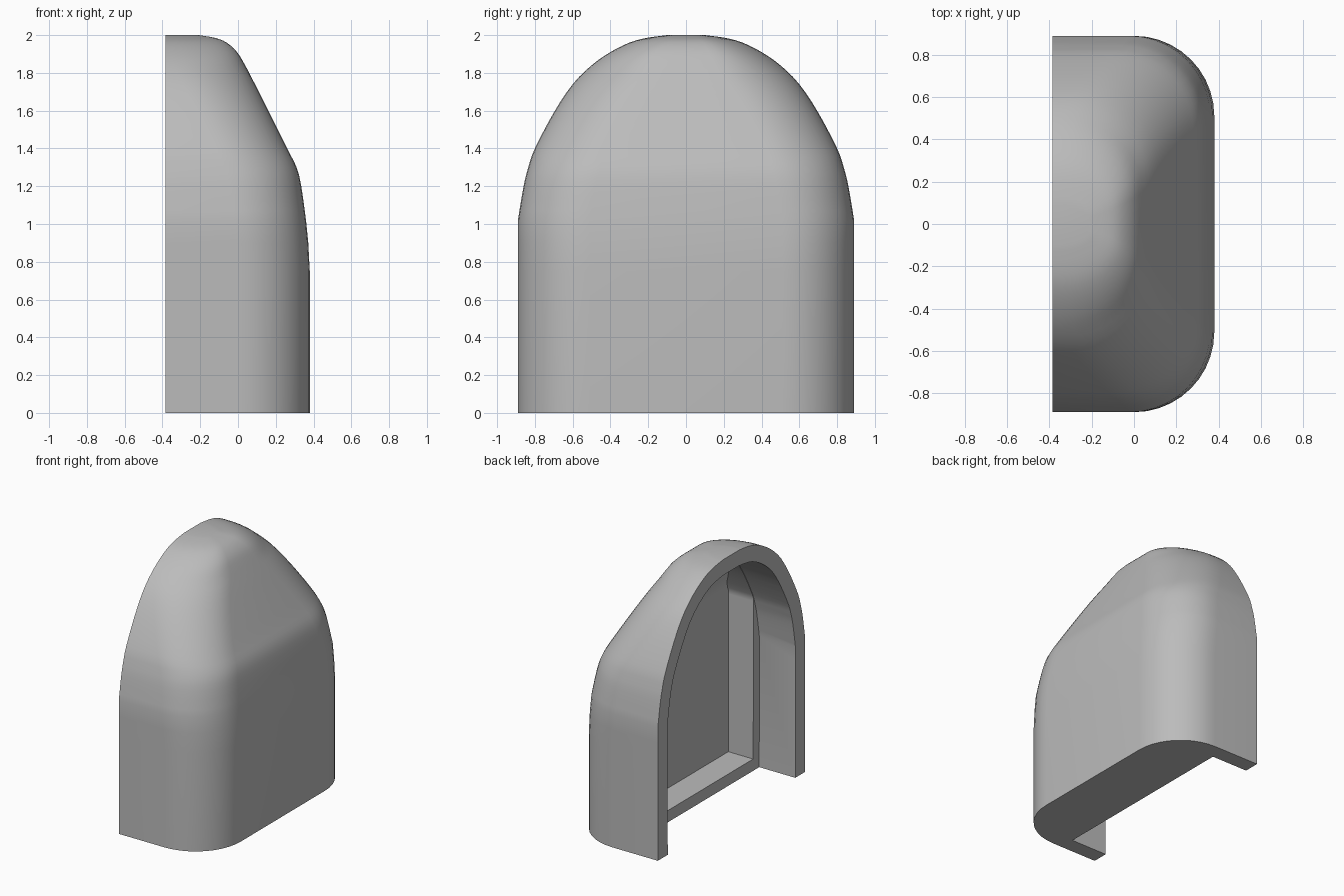
import bpy, bmesh, math
from mathutils import Vector

cube = bpy.data.objects.get("Cube")
if cube:
    bpy.data.objects.remove(cube)

grey = bpy.data.materials.new("plain_grey")
grey.use_nodes = True
grey.diffuse_color = (0.5, 0.5, 0.5, 1)
grey.node_tree.nodes["Principled BSDF"].inputs["Base Color"].default_value = grey.diffuse_color

BACK, WALL, LIP = -0.385, 0.12, -0.08


def section(z, w, back, front, r=0.0, steps=10):
    """Horizontal outline: straight back, front corners rounded by r."""
    pts = [Vector((back, -w, z))]
    rx, ry = min(r, (front - back) * 0.9), min(r, w * 0.7)
    for side in (-1, 1):
        arc = []
        for i in range(steps + 1 if r else 1):
            a = math.pi / 2 * i / steps
            arc.append(Vector((front - rx + rx * math.sin(a),
                               side * (w - ry + ry * math.cos(a)), z)))
        pts += arc if side < 0 else arc[::-1]
    return pts + [Vector((back, w, z))]


def loft(name, rings):
    """Skin a stack of outlines and cap both ends."""
    bm = bmesh.new()
    rows = [[bm.verts.new(p) for p in ring] for ring in rings]
    n = len(rows[0])
    for a, b in zip(rows, rows[1:]):
        for i in range(n):
            j = (i + 1) % n
            bm.faces.new((a[i], a[j], b[j], b[i]))
    bm.faces.new(rows[0][::-1])
    bm.faces.new(rows[-1])
    bmesh.ops.recalc_face_normals(bm, faces=bm.faces)
    mesh = bpy.data.meshes.new(name)
    bm.to_mesh(mesh)
    bm.free()
    mesh.materials.append(grey)
    ob = bpy.data.objects.new(name, mesh)
    bpy.context.collection.objects.link(ob)
    return ob


def spline(keys, sub=3):
    """Catmull-Rom curve through the key points."""
    out = []
    for i in range(len(keys) - 1):
        p0, p1 = keys[max(i - 1, 0)], keys[i]
        p2, p3 = keys[i + 1], keys[min(i + 2, len(keys) - 1)]
        for s in range(sub):
            t = s / sub
            out.append(p1 + ((p2 - p0) * t + (2 * p0 - 5 * p1 + 4 * p2 - p3) * t * t
                             + (3 * p1 - p0 - 3 * p2 + p3) * t ** 3) / 2)
    return out + [keys[-1]]


# height, half width of the arch, depth of the front
keys = [Vector(k) for k in (
    (1.02, 0.89, 0.36), (1.2, 0.86, 0.335), (1.3, 0.835, 0.31), (1.4, 0.8, 0.26),
    (1.59, 0.7, 0.165), (1.74, 0.6, 0.09), (1.84, 0.5, 0.038), (1.91, 0.4, -0.005),
    (1.96, 0.3, -0.06), (1.985, 0.21, -0.12), (2.0, 0.1, -0.21))]
arch = spline(keys)
base = [Vector((0, 0.89, 0.38)), Vector((0.75, 0.89, 0.38)), Vector((0.9, 0.89, 0.372))]

# Outer body
shell = loft("hood_shell", [section(z, w, BACK, d, 0.38) for z, w, d in base + arch])

# Inner arch, offset from the outer one by the wall thickness
inner = [(-0.1, 0.89 - WALL)]
for i, p in enumerate(arch):
    t = arch[min(i + 1, len(arch) - 1)] - arch[max(i - 1, 0)]
    n = Vector((-t.y, t.x)).normalized()
    inner.append((p.x - WALL * n.x, p.y - WALL * n.y))

# Main cavity, open at the back and the bottom
cavity = loft("cavity_cutter", [section(z, w, -0.6, LIP) for z, w in inner])

# Deeper pocket behind a lip, following the front slope
pocket_levels = [(0.09, 0.7)] + inner[1:]
pocket = loft("pocket_cutter", [
    section(z, min(0.7, w - 0.003), -0.25, max(-0.12, min(0.13, 0.13 - (z - 1.38) * 0.51)))
    for z, w in pocket_levels])

for cutter in (cavity, pocket):
    mod = shell.modifiers.new("cut", 'BOOLEAN')
    mod.operation, mod.solver, mod.object = 'DIFFERENCE', 'EXACT', cutter
    bpy.context.view_layer.objects.active = shell
    bpy.ops.object.modifier_apply(modifier=mod.name)
    bpy.data.objects.remove(cutter)

bpy.ops.object.select_all(action='DESELECT')
shell.select_set(True)
bpy.context.view_layer.objects.active = shell
bpy.ops.object.shade_smooth_by_angle(angle=math.radians(35))
